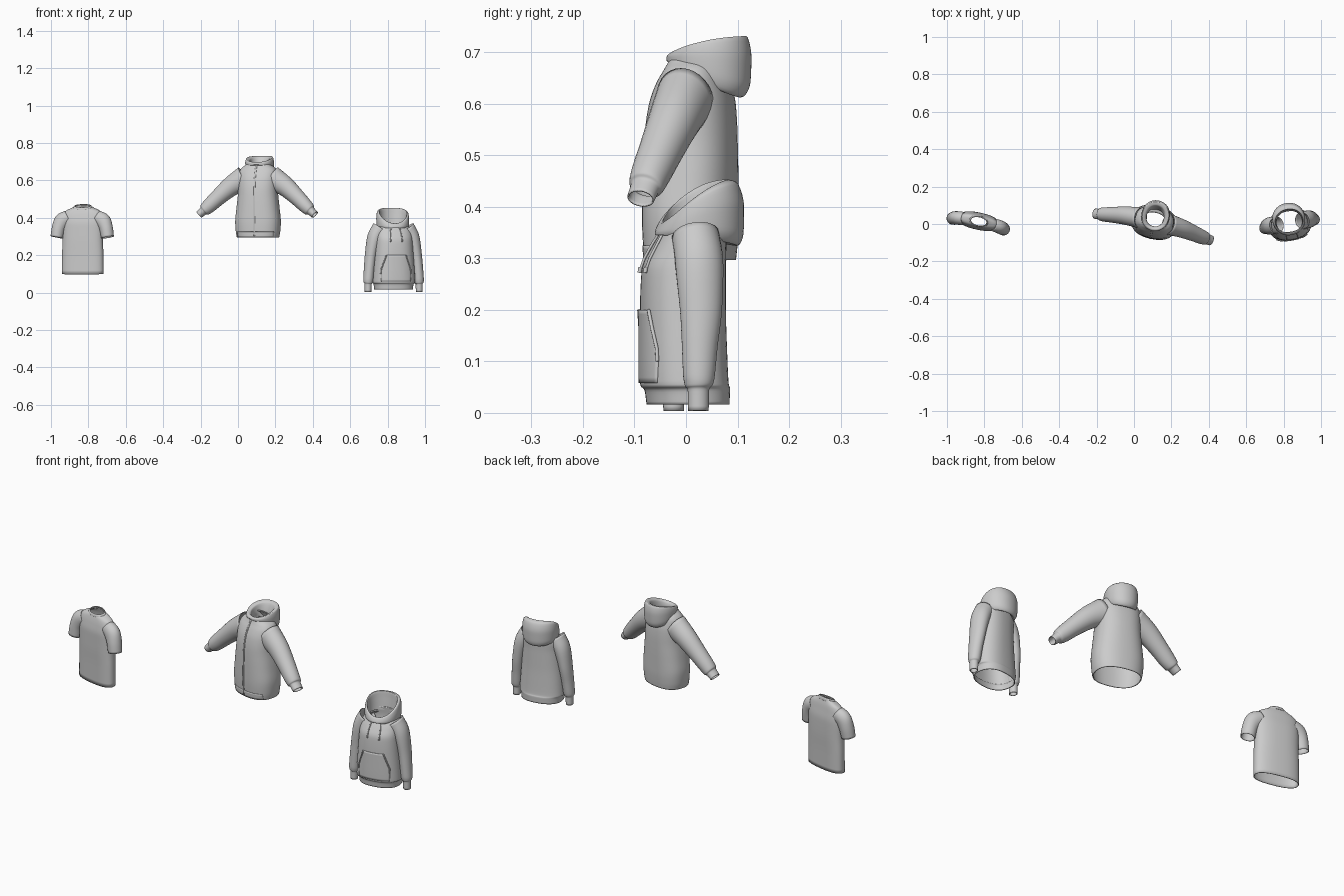
import bpy, math
from math import sin, cos, pi, radians
from mathutils import Matrix, Vector
from mathutils.bvhtree import BVHTree

if "Cube" in bpy.data.objects:
    bpy.data.objects.remove(bpy.data.objects["Cube"])


def smooth_rows(rows, sub=5):
    """Monotone spline through rows of numbers."""
    n = len(rows)

    def slope(i, k):
        if i == 0 or i == n - 1:
            j = 0 if i == 0 else n - 2
            return rows[j + 1][k] - rows[j][k]
        a, b = rows[i][k] - rows[i - 1][k], rows[i + 1][k] - rows[i][k]
        return 2 * a * b / (a + b) if a * b > 0 else 0.0
    out = []
    for i in range(n - 1):
        for s in range(sub):
            t = s / sub
            h = (2*t**3 - 3*t*t + 1, t**3 - 2*t*t + t, 3*t*t - 2*t**3, t**3 - t*t)
            out.append([h[0]*rows[i][k] + h[1]*slope(i, k) + h[2]*rows[i + 1][k]
                        + h[3]*slope(i + 1, k) for k in range(len(rows[0]))])
    return out + [list(rows[-1])]


def make(name, verts, faces, frame, thick=0.0, offset=-1):
    me = bpy.data.meshes.new(name)
    me.from_pydata([frame @ Vector(v) for v in verts], [], faces)
    me.update()
    me.polygons.foreach_set("use_smooth", [True] * len(me.polygons))
    ob = bpy.data.objects.new(name, me)
    bpy.context.collection.objects.link(ob)
    if thick:
        m = ob.modifiers.new("cloth", 'SOLIDIFY')
        m.thickness, m.offset = thick, offset
    return ob


def skin(rings, flip=False):
    n = len(rings[0])
    faces = []
    for i in range(len(rings) - 1):
        for j in range(n):
            k = (j + 1) % n
            f = (i*n + j, i*n + k, (i + 1)*n + k, (i + 1)*n + j)
            faces.append(f[::-1] if flip else f)
    return [v for r in rings for v in r], faces


def power(c, p):
    return math.copysign(abs(c) ** (2 / p), c)


def body(name, rows, frame, p=2.4, thick=0.004, n=48):
    """Rows: front y, front z, back y, back z, half width, side lift."""
    rings = []
    for yf, zf, yb, zb, rx, lift in smooth_rows(rows):
        ring = []
        for j in range(n):
            c, s = cos(2*pi*j/n), sin(2*pi*j/n)
            t = power(s, p) / 2
            ring.append(Vector((rx * power(c, p), (yf + yb)/2 + (yb - yf)*t,
                                (zf + zb)/2 + (zb - zf)*t + lift*c*c)))
        rings.append(ring)
    verts, faces = skin(rings)
    make(name, verts, faces, frame, thick)
    return BVHTree.FromPolygons(verts, faces)


def sleeves(name, rows, frame, n=28):
    """Rows: x, y, z, radius in the arm plane, radius front to back."""
    pts = smooth_rows(rows)
    pos = [Vector(q[:3]) for q in pts]
    for side, label in ((1, "right"), (-1, "left")):
        rings = []
        for i, q in enumerate(pts):
            d = (pos[min(i + 1, len(pos) - 1)] - pos[max(i - 1, 0)]).normalized()
            u = Vector((0, 1, 0)).cross(d).normalized()
            w = d.cross(u)
            ring = [pos[i] + u*q[3]*cos(2*pi*j/n) + w*q[4]*sin(2*pi*j/n) for j in range(n)]
            rings.append([Vector((v.x * side, v.y, v.z)) for v in ring])
        make(f"{name}_{label}", *skin(rings, side < 0), frame, 0.003)


def on_front(tree, x, z, out):
    hit = tree.ray_cast(Vector((x, -1, z)), Vector((0, 1, 0)))[0]
    return Vector((x, (hit.y if hit else 0) - out, z))


def panel(name, tree, rows, frame, out, cols=16, sub=4):
    """Patch laid on the garment front. Rows: z, left x, right x."""
    rr = smooth_rows(rows, sub)
    verts = [on_front(tree, a + (b - a)*c/cols, z, out) for z, a, b in rr for c in range(cols + 1)]
    m = cols + 1
    faces = [(i*m + c, i*m + c + 1, (i + 1)*m + c + 1, (i + 1)*m + c)
             for i in range(len(rr) - 1) for c in range(cols)]
    make(name, verts, faces, frame, out * 1.5)


def cord(name, tree, pts, frame, r):
    cu = bpy.data.curves.new(name, 'CURVE')
    cu.dimensions, cu.bevel_depth, cu.bevel_resolution, cu.use_fill_caps = '3D', r, 2, True
    sp = cu.splines.new('POLY')
    sp.points.add(len(pts) - 1)
    for q, (x, z) in zip(sp.points, pts):
        q.co = (*(frame @ on_front(tree, x, z, r)), 1)
    bpy.context.collection.objects.link(bpy.data.objects.new(name, cu))


def frame_at(x, y, deg):
    return Matrix.Translation((x, y, 0)) @ Matrix.Rotation(radians(deg), 4, 'Z')


# T-shirt
F = frame_at(-0.83, 0.015, -12)
body("tshirt_body", [
    (-.043, .097, .043, .102, .113, 0), (-.044, .20, .044, .20, .112, 0),
    (-.046, .29, .046, .29, .109, 0), (-.046, .36, .045, .36, .110, 0),
    (-.040, .405, .038, .41, .108, 0), (-.034, .43, .033, .437, .096, 0),
    (-.029, .445, .028, .455, .066, 0), (-.026, .45, .025, .465, .048, 0)], F, 2.5)
body("tshirt_collar", [
    (-.031, .444, .029, .458, .053, 0), (-.029, .452, .027, .467, .049, 0),
    (-.025, .456, .024, .473, .044, 0)], F, 2.1)
sleeves("tshirt_sleeve", [
    (.078, -.002, .402, .038, .034), (.110, -.006, .383, .043, .036),
    (.129, -.010, .345, .037, .036), (.139, -.014, .295, .034, .034)], F)

# Zipped hoodie
F = frame_at(0.107, 0.008, -13)
jacket = body("zip_hoodie_body", [
    (-.085, .293, .085, .297, .113, 0), (-.087, .325, .088, .33, .119, 0),
    (-.089, .38, .090, .38, .122, 0), (-.088, .46, .090, .46, .114, 0),
    (-.085, .54, .089, .54, .106, 0), (-.076, .60, .085, .60, .105, 0),
    (-.060, .642, .074, .645, .102, 0), (-.047, .665, .066, .667, .090, 0),
    (-.040, .68, .060, .682, .070, 0), (-.037, .69, .056, .69, .060, 0)], F)
sleeves("zip_hoodie_sleeve", [
    (.075, .008, .612, .066, .056), (.145, .003, .57, .054, .050),
    (.215, -.008, .51, .044, .043), (.268, -.018, .46, .038, .038),
    (.289, -.021, .441, .032, .034), (.295, -.022, .436, .024, .029),
    (.318, -.025, .416, .021, .027)], F)
body("zip_hoodie_hood", [
    (-.035, .672, .060, .655, .058, 0), (-.040, .68, .100, .612, .068, 0),
    (-.045, .685, .118, .64, .074, 0), (-.045, .69, .120, .69, .076, .004),
    (-.036, .697, .110, .731, .070, .006), (-.026, .692, .095, .727, .052, .004),
    (-.020, .675, .075, .68, .046, 0), (-.025, .66, .070, .65, .050, 0)], F, 2.1, 0)
panel("zip_hoodie_zip", jacket, [(.297, -.004, .004), (.50, -.004, .004), (.682, -.004, .004)],
      F, .002, 2, 12)
panel("zip_hoodie_hem", jacket, [(.297, -.10, .10), (.325, -.10, .10)], F, .0015, 24)

# Pullover hoodie
F = frame_at(0.832, 0.0, 10)
pull = body("pullover_body", [
    (-.074, .016, .082, .016, .103, 0), (-.078, .044, .083, .046, .107, 0),
    (-.086, .055, .080, .056, .115, 0), (-.087, .12, .077, .12, .111, 0),
    (-.087, .20, .075, .20, .105, 0), (-.084, .275, .075, .28, .100, 0),
    (-.066, .318, .076, .325, .097, 0), (-.050, .345, .074, .355, .088, 0),
    (-.045, .355, .072, .375, .072, 0)], F)
sleeves("pullover_sleeve", [
    (.070, .006, .345, .046, .046), (.101, .008, .295, .040, .047),
    (.121, .008, .21, .032, .042), (.131, .004, .13, .029, .035),
    (.137, .001, .065, .027, .030), (.138, 0, .052, .024, .026),
    (.1385, 0, .045, .019, .021), (.139, 0, .004, .018, .020)], F)
body("pullover_hood", [
    (-.054, .345, .075, .35, .068, 0), (-.060, .345, .100, .324, .076, .004),
    (-.060, .35, .112, .35, .086, .006), (-.057, .358, .113, .40, .088, .014),
    (-.050, .368, .098, .448, .083, .018), (-.044, .37, .080, .453, .074, .016),
    (-.046, .355, .076, .42, .070, .008), (-.048, .345, .070, .36, .068, 0)], F, 2.1, 0)
panel("pullover_pocket", pull, [
    (.058, -.080, .080), (.10, -.082, .082), (.125, -.080, .080),
    (.165, -.066, .066), (.20, -.053, .053)], F, .003, 20)
for s, label in ((1, "right"), (-1, "left")):
    cord(f"pullover_drawstring_{label}", pull,
         [(s*.022, .345), (s*.026, .335), (s*.029, .32), (s*.031, .30), (s*.031, .28)], F, .0028)
    # cord end and pocket edge
    cord(f"pullover_cord_tip_{label}", pull, [(s*.031, .283), (s*.031, .272)], F, .004)
    cord(f"pullover_pocket_edge_{label}", pull,
         [(s*.053, .20), (s*.066, .165), (s*.080, .125), (s*.082, .10)], F, .0035)
